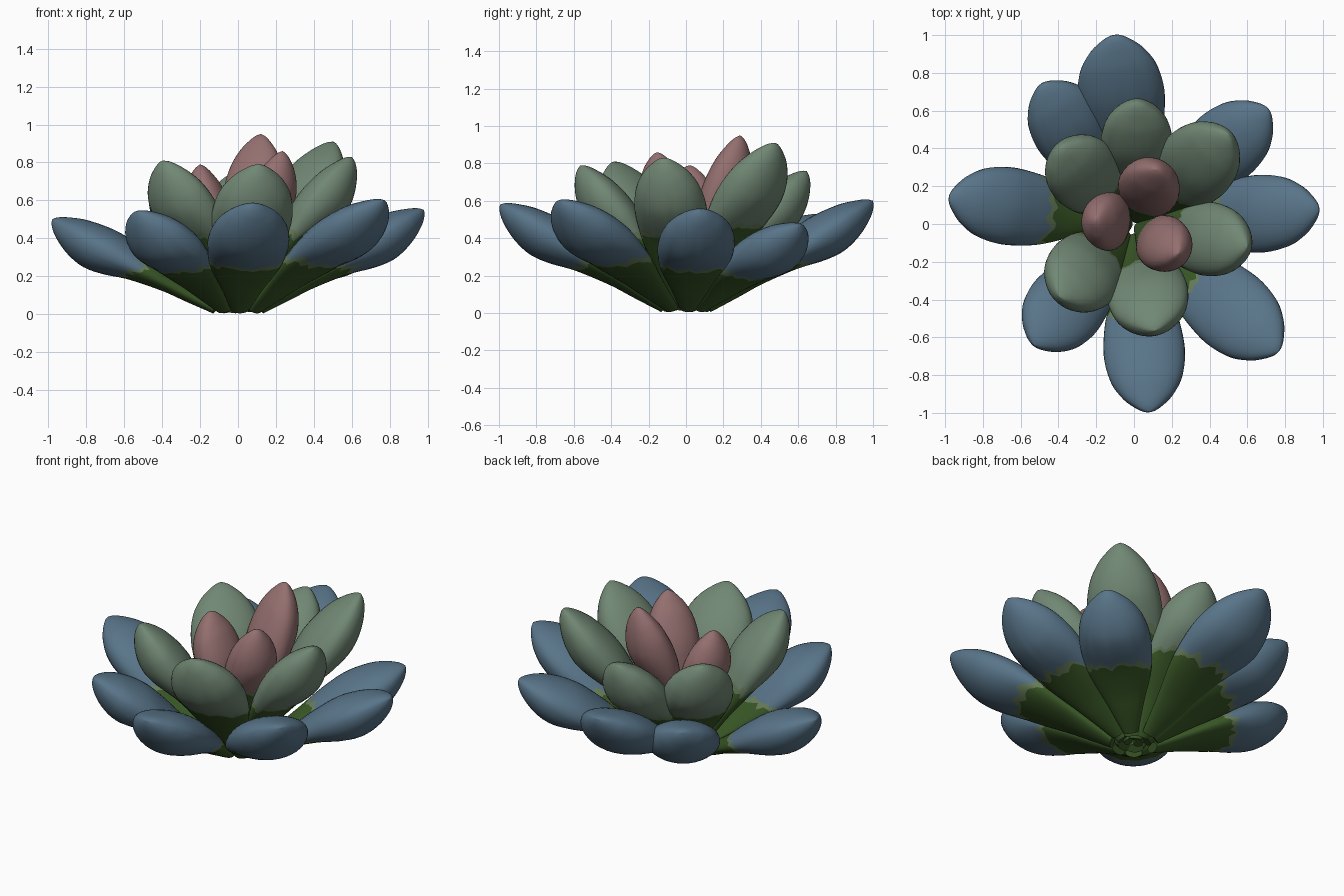
import bpy, bmesh, math, random
from mathutils import Vector

if "Cube" in bpy.data.objects:
    bpy.data.objects.remove(bpy.data.objects["Cube"])

random.seed(4)
SIDES = 36
LOW, BAND, HIGH = 16, 2, 34      # rings below, across and above the ragged line


def material(name, rgb):
    m = bpy.data.materials.new(name)
    m.diffuse_color = (*rgb, 1)
    m.use_nodes = True
    m.node_tree.nodes["Principled BSDF"].inputs["Base Color"].default_value = m.diffuse_color
    return m


STEM = material("deep green", (0.042, 0.098, 0.02))
EDGE = material("pale green", (0.14, 0.212, 0.105))
BLUE = material("dusty blue", (0.098, 0.175, 0.248))
SAGE = material("sage green", (0.165, 0.244, 0.175))
PINK = material("dusty pink", (0.3, 0.16, 0.16))

# relative half width, and depth above and below the midline, along the petal
WIDTH = [(0, 0.22), (0.2, 0.52), (0.4, 0.85), (0.52, 0.96), (0.66, 1.0), (0.8, 0.88),
         (0.9, 0.62), (0.96, 0.34), (0.99, 0.14), (1, 0)]
ABOVE = [(0, 0.18), (0.3, 0.42), (0.5, 0.68), (0.66, 0.79), (0.83, 0.62), (0.93, 0.36),
         (0.98, 0.16), (1, 0)]
BELOW = [(0, 0.18), (0.16, 0.28), (0.29, 0.35), (0.49, 0.6), (0.62, 0.88), (0.72, 1.0),
         (0.8, 0.93), (0.88, 0.73), (0.95, 0.44), (0.985, 0.2), (1, 0)]


def sample(profile, t):
    """Smooth curve through the profile points."""
    n = len(profile)
    i = max(k for k in range(n - 1) if profile[k][0] <= t)

    def slope(k):
        a, b = profile[max(k - 1, 0)], profile[min(k + 1, n - 1)]
        return (b[1] - a[1]) / (b[0] - a[0])
    (t0, v0), (t1, v1) = profile[i], profile[i + 1]
    h = t1 - t0
    u = (t - t0) / h
    return max(0, (1 + 2 * u) * (1 - u) ** 2 * v0 + u * (1 - u) ** 2 * h * slope(i)
               + u * u * (3 - 2 * u) * v1 + u * u * (u - 1) * h * slope(i + 1))


def petal(name, tip, half_width, depth, base_radius, border, lift, colour):
    """Fleshy leaf lofted with oval sections, flatter on top than underneath."""
    tip = Vector(tip)
    out = Vector((tip.x, tip.y, 0)).normalized()
    base = out * base_radius + Vector((0, 0, 0.027))
    axis = (tip - base).normalized()
    side = Vector((-out.y, out.x, 0))
    top = axis.cross(side).normalized()
    if top.z < 0:
        top = -top
    # ragged line where the green base gives way to the petal colour
    ragged, band = [], []
    for j in range(SIDES):
        s = math.sin(2 * math.pi * j / SIDES)
        shift = -0.05 * s if s > 0 else -0.075 * s
        ragged.append(border + shift + random.uniform(-0.028, 0.028))
        band.append(random.uniform(0.012, 0.06))
    bm = bmesh.new()
    rows = []
    for i in range(LOW + BAND + HIGH):
        row = []
        for j in range(SIDES):
            a = 2 * math.pi * j / SIDES
            if i <= LOW:
                t = ragged[j] * i / LOW
            elif i <= LOW + BAND:
                t = ragged[j] + band[j] * (i - LOW) / BAND
            else:
                start = ragged[j] + band[j]
                t = 1 - (1 - start) * (1 - (i - LOW - BAND) / HIGH) ** 1.4
            centre = base.lerp(tip, t) + top * lift * math.sin(math.pi * t)
            thick = sample(ABOVE if math.sin(a) > 0 else BELOW, t)
            row.append(bm.verts.new(
                centre + side * half_width * sample(WIDTH, t) * math.cos(a)
                + top * depth * thick * math.sin(a)))
        rows.append(row)
    end = bm.verts.new(tip)
    bm.faces.new(rows[0][::-1])
    for i in range(len(rows)):
        for j in range(SIDES):
            k = (j + 1) % SIDES
            if i == len(rows) - 1:
                f = bm.faces.new((rows[i][j], rows[i][k], end))
            else:
                f = bm.faces.new((rows[i][j], rows[i][k], rows[i + 1][k], rows[i + 1][j]))
            f.smooth = True
            f.material_index = 0 if i < LOW else 1 if i < LOW + BAND else 2
    bmesh.ops.recalc_face_normals(bm, faces=bm.faces)
    mesh = bpy.data.meshes.new(name)
    bm.to_mesh(mesh)
    bm.free()
    for m in (STEM, EDGE, colour):
        mesh.materials.append(m)
    bpy.context.collection.objects.link(bpy.data.objects.new(name, mesh))


# tip position and half width of each petal, ring by ring
outer = [((-0.98, 0.14, 0.50), 0.205), ((-0.49, 0.74, 0.52), 0.205),
         ((-0.10, 1.00, 0.60), 0.23), ((0.71, 0.61, 0.47), 0.20),
         ((0.98, 0.08, 0.55), 0.205), ((0.765, -0.675, 0.60), 0.22),
         ((0.08, -0.995, 0.58), 0.215), ((-0.53, -0.64, 0.54), 0.21)]
middle = [((0.02, 0.645, 0.76), 0.19), ((0.50, 0.475, 0.91), 0.21),
          ((0.60, -0.12, 0.83), 0.195), ((0.11, -0.565, 0.79), 0.215),
          ((-0.395, -0.385, 0.81), 0.21), ((-0.395, 0.40, 0.77), 0.20)]
inner = [((0.12, 0.29, 0.95), 0.165), ((-0.20, 0.02, 0.79), 0.155),
         ((0.235, -0.155, 0.86), 0.15)]

for n, (tip, w) in enumerate(outer, 1):
    petal(f"outer_petal_{n}", tip, w, 0.14, 0.12, 0.43, 0.0, BLUE)
for n, (tip, w) in enumerate(middle, 1):
    petal(f"middle_petal_{n}", tip, w, 0.145, 0.07, 0.46, 0.012, SAGE)
for n, (tip, w) in enumerate(inner, 1):
    petal(f"inner_petal_{n}", tip, w, 0.13, 0.03, 0.44, 0.01, PINK)
